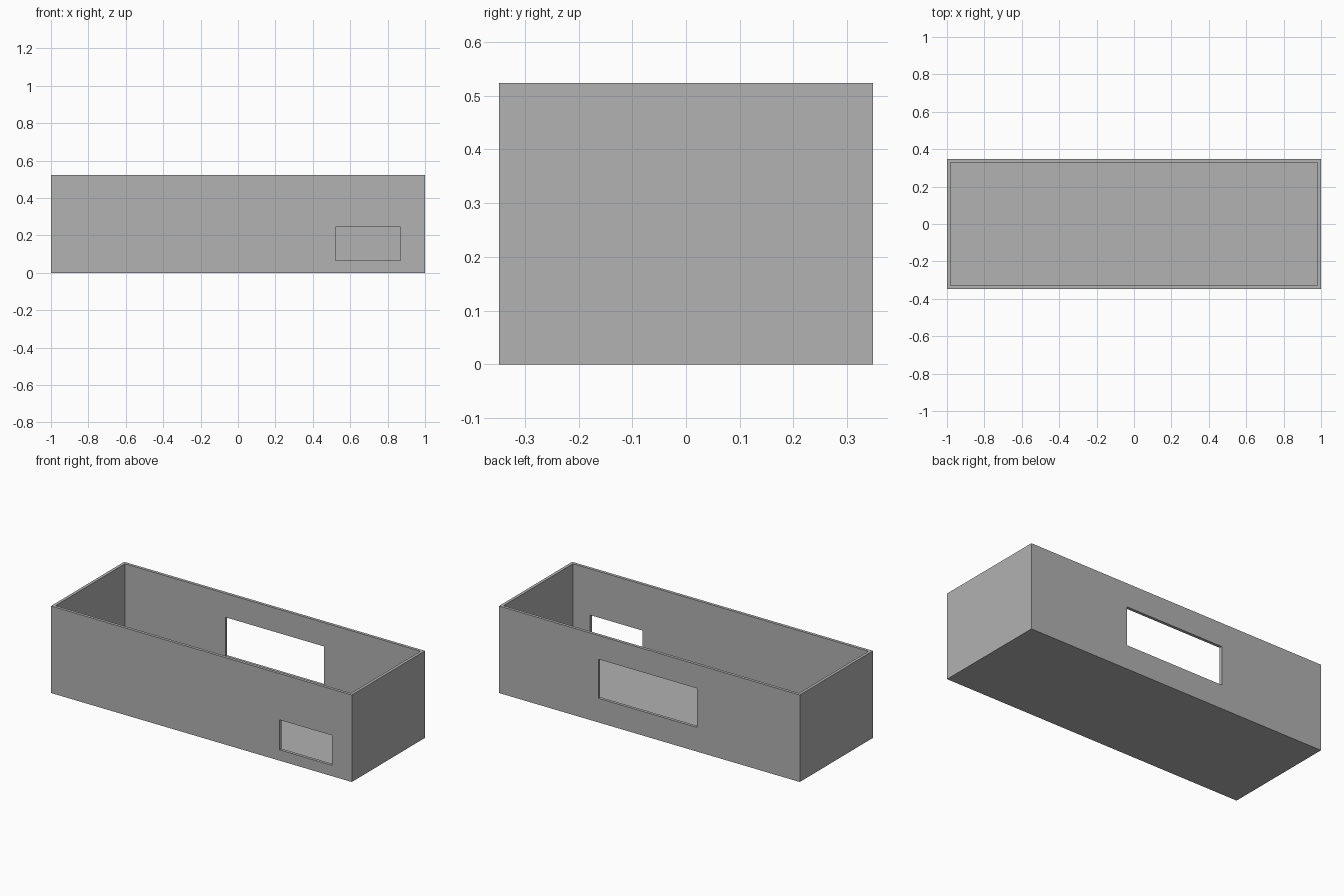
import bpy
import bmesh
from mathutils import Vector

LENGTH, DEPTH, HEIGHT, WALL = 2.0, 0.695, 0.523, 0.018

default = bpy.data.objects.get("Cube")
if default:
    bpy.data.objects.remove(default, do_unlink=True)

grey = bpy.data.materials.new("plain grey")
grey.use_nodes = True
colour = (0.445, 0.445, 0.445, 1)
grey.diffuse_color = colour
grey.node_tree.nodes["Principled BSDF"].inputs["Base Color"].default_value = colour


def box(name, low, high):
    """Axis-aligned block between two corners."""
    low, high = Vector(low), Vector(high)
    mesh = bpy.data.meshes.new(name)
    bm = bmesh.new()
    bmesh.ops.create_cube(bm, size=1)
    bmesh.ops.scale(bm, vec=high - low, verts=bm.verts)
    bmesh.ops.translate(bm, vec=(low + high) / 2, verts=bm.verts)
    bm.to_mesh(mesh)
    bm.free()
    mesh.materials.append(grey)
    obj = bpy.data.objects.new(name, mesh)
    bpy.context.collection.objects.link(obj)
    return obj


# Solid outer block of the open box
x, y = LENGTH / 2, DEPTH / 2
open_box = box("open_box", (-x, -y, 0), (x, y, HEIGHT))

# Hollow interior, small front opening, wide back opening
cutters = [
    box("interior_cutter", (WALL - x, WALL - y, WALL), (x - WALL, y - WALL, HEIGHT + 0.1)),
    box("front_opening_cutter", (0.52, -y - 0.1, 0.065), (0.87, -y + 0.1, 0.245)),
    box("back_opening_cutter", (-0.315, y - 0.1, 0.145), (0.34, y + 0.1, 0.38)),
]
for cutter in cutters:
    cutter.hide_render = True
    cut = open_box.modifiers.new(cutter.name, "BOOLEAN")
    cut.operation = "DIFFERENCE"
    cut.solver = "EXACT"
    cut.object = cutter

# Bake the cuts and discard the cutters
bpy.context.view_layer.update()
evaluated = open_box.evaluated_get(bpy.context.evaluated_depsgraph_get())
finished = bpy.data.meshes.new_from_object(evaluated)
open_box.modifiers.clear()
open_box.data = finished
for cutter in cutters:
    bpy.data.objects.remove(cutter, do_unlink=True)
